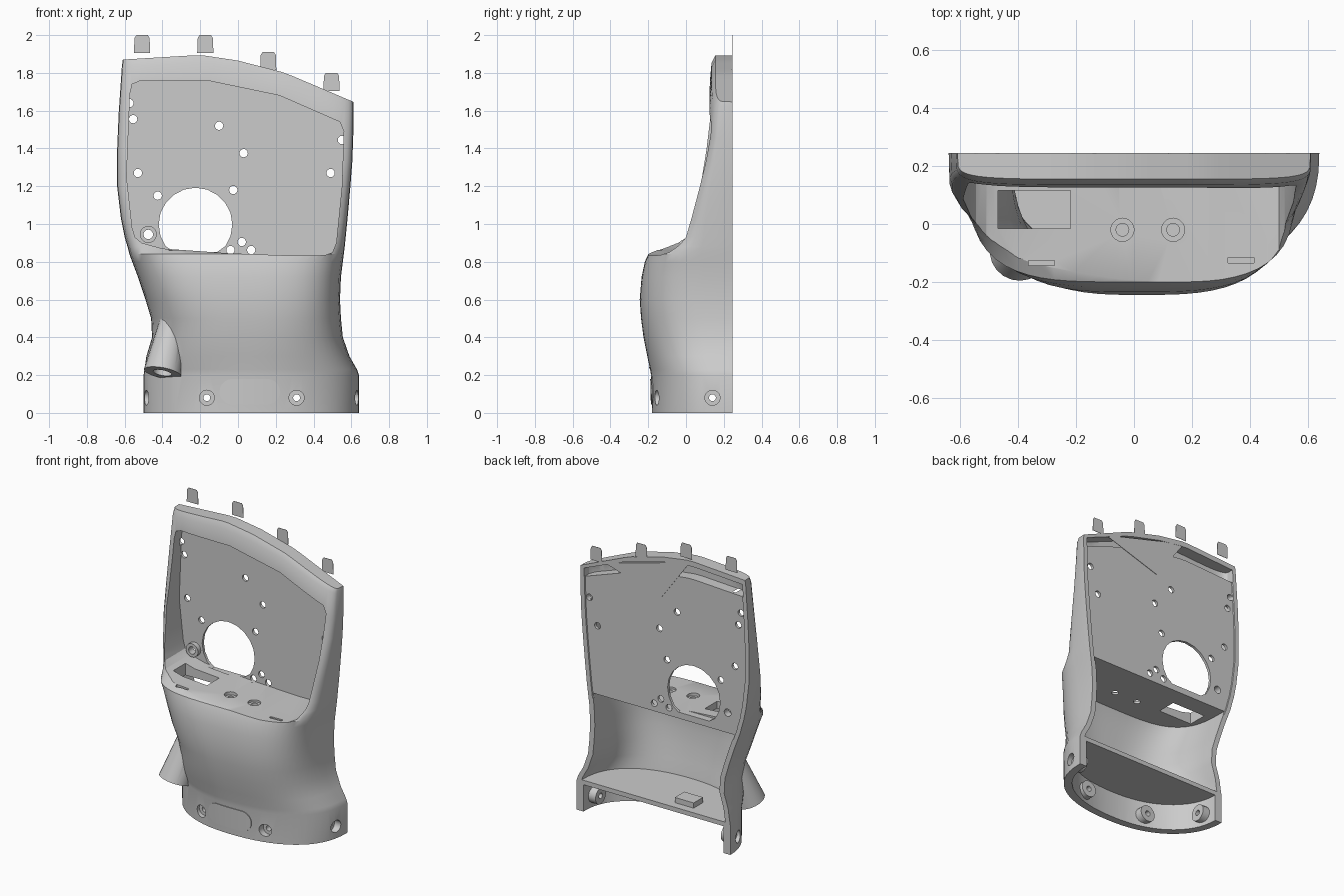
import bpy
import bmesh
from math import pi, cos, sin, radians
from mathutils import Vector

if "Cube" in bpy.data.objects:
    bpy.data.objects.remove(bpy.data.objects["Cube"], do_unlink=True)

grey = bpy.data.materials.new("plain grey")
grey.use_nodes = True
grey.diffuse_color = (0.6, 0.6, 0.6, 1)
for node in grey.node_tree.nodes:
    if node.type == "BSDF_PRINCIPLED":
        node.inputs["Base Color"].default_value = grey.diffuse_color

BACK = 0.245
# Shell profile: height, right edge, left edge, front depth, squareness
PROFILE = [
    (0, -.5, .64, -.18, 2.25), (.2, -.5, .64, -.185, 2.25), (.23, -.495, .63, -.19, 2.3),
    (.3, -.485, .59, -.205, 2.5), (.4, -.455, .555, -.225, 2.7), (.5, -.46, .545, -.238, 2.9),
    (.6, -.49, .54, -.245, 3.1), (.72, -.53, .545, -.235, 3.3), (.8, -.56, .555, -.218, 3.5),
    (.84, -.575, .56, -.2, 3.8), (.88, -.585, .565, -.12, 4.4), (.93, -.6, .57, -.05, 5.2),
    (1.03, -.62, .58, -.005, 6), (1.2, -.64, .595, .045, 6), (1.4, -.64, .605, .085, 6),
    (1.6, -.632, .61, .112, 6), (1.86, -.615, .612, .135, 6), (1.9, -.61, .61, .155, 6)]
CREST = [(-.65, 1.868), (-.2, 1.895), (0, 1.865), (.25, 1.8), (.65, 1.63)]


def interp(rows, key):
    """Linear lookup in a table sorted by its first column."""
    if key <= rows[0][0]:
        return rows[0][1:]
    for a, b in zip(rows, rows[1:]):
        if key <= b[0]:
            f = (key - a[0]) / (b[0] - a[0])
            return [p + (q - p) * f for p, q in zip(a[1:], b[1:])]
    return rows[-1][1:]


def finish(name, bm):
    bmesh.ops.remove_doubles(bm, verts=bm.verts, dist=0.0001)
    bmesh.ops.recalc_face_normals(bm, faces=bm.faces)
    mesh = bpy.data.meshes.new(name)
    bm.to_mesh(mesh)
    bm.free()
    mesh.materials.append(grey)
    obj = bpy.data.objects.new(name, mesh)
    bpy.context.collection.objects.link(obj)
    return obj


def loft(name, low, high, inset=0.0, back=BACK, front_limit=-1.0, count=32):
    """Closed volume following the shell, optionally inset."""
    levels = [low] + [r[0] for r in PROFILE if low < r[0] < high] + [high]
    bm = bmesh.new()
    rings = []
    for z in levels:
        right, left, front, square = interp(PROFILE, z)
        mid, half = (left + right) / 2, (left - right) / 2 - inset
        depth = BACK - front - inset
        fronts, backs = [], []
        for j in range(count + 1):
            u = -cos(pi * j / count)
            n = square * (1 + .05 * u)
            x = mid + half * u
            y = BACK - depth * max(0, 1 - abs(u) ** n) ** (1 / n)
            height = z
            if z > 1.2:
                height = 1.2 + (z - 1.2) * (interp(CREST, x)[0] - 1.2) / .7
            fronts.append(bm.verts.new((x, max(y, front_limit), height)))
            backs.append(bm.verts.new((x, back, height)))
        rings.append((fronts, backs))
    for fronts, backs in (rings[0], rings[-1]):
        for j in range(count):
            bm.faces.new((fronts[j], fronts[j + 1], backs[j + 1], backs[j]))
    for a, b in zip(rings, rings[1:]):
        lower, upper = a[0] + a[1][::-1], b[0] + b[1][::-1]
        for j in range(len(lower)):
            k = (j + 1) % len(lower)
            bm.faces.new((lower[j], lower[k], upper[k], upper[j]))
    return finish(name, bm)


def prism(name, points, y0, y1):
    """Outline in x and z, extruded along y."""
    bm = bmesh.new()
    face = bm.faces.new([bm.verts.new((x, y0, z)) for x, z in points])
    moved = bmesh.ops.extrude_face_region(bm, geom=[face])["geom"]
    verts = [v for v in moved if isinstance(v, bmesh.types.BMVert)]
    bmesh.ops.translate(bm, verts=verts, vec=(0, y1 - y0, 0))
    return finish(name, bm)


def box(name, centre, size):
    (x, y, z), (w, d, h) = centre, size
    pts = [(x - w / 2, z - h / 2), (x + w / 2, z - h / 2),
           (x + w / 2, z + h / 2), (x - w / 2, z + h / 2)]
    return prism(name, pts, y - d / 2, y + d / 2)


def rod(name, start, end, r0, r1=None, sides=20):
    """Cylinder or cone between two points."""
    start, end = Vector(start), Vector(end)
    axis = end - start
    bm = bmesh.new()
    bmesh.ops.create_cone(bm, cap_ends=True, segments=sides, radius1=r0,
                          radius2=r0 if r1 is None else r1, depth=axis.length)
    turn = axis.to_track_quat("Z", "Y").to_matrix()
    bmesh.ops.rotate(bm, verts=bm.verts, matrix=turn)
    bmesh.ops.translate(bm, verts=bm.verts, vec=(start + end) / 2)
    return finish(name, bm)


def combine(target, tool, operation="DIFFERENCE"):
    tool.hide_render = True
    mod = target.modifiers.new("combine", "BOOLEAN")
    mod.operation, mod.object, mod.solver = operation, tool, "EXACT"
    bpy.context.view_layer.objects.active = target
    bpy.ops.object.modifier_apply(modifier=mod.name)
    bpy.data.objects.remove(tool, do_unlink=True)


# Outer shell with the flared side spout
shell = loft("shell", 0, 1.9)
mouth = Vector((-.4, -.1, .212))
root = Vector((-.345, -.015, .5))
combine(shell, rod("spout", root, mouth, .065, .1), "UNION")

# Hollow the belly, the base and the strip behind the crest
combine(shell, loft("belly_cavity", .21, .81, .035, back=.4))
combine(shell, loft("base_cavity", -.1, .18, .05, back=.4))
combine(shell, loft("panel_back", .78, 1.86, .03, back=.4, front_limit=.238))
combine(shell, loft("crest_cavity", 1.776, 1.865, .025, back=.4, front_limit=.165))

# Deep front recess, leaving a thin rear panel and the shelf
combine(shell, prism("front_recess", [
    (-.56, .98), (-.545, .93), (-.51, .9), (-.4, .87), (-.05, .845), (.3, .832),
    (.46, .835), (.5, .85), (.52, .9), (.55, 1.2), (.56, 1.49), (.54, 1.54),
    (.22, 1.68), (-.15, 1.757), (-.52, 1.757), (-.56, 1.74), (-.572, 1.69),
    (-.59, 1.25)], -.6, .22))

# Large round opening, flattened at the shelf
arc = [2 * pi * i / 20 for i in range(20)]
combine(shell, prism("round_opening", [
    (-.225 + .195 * cos(a), max(.997 + .195 * sin(a), .855 + .01 * sin(3 * a)))
    for a in arc if sin(a) > -.85], .19, .3))

# Small panel holes
for x, z in [(-.575, 1.64), (-.555, 1.555), (-.53, 1.27), (-.425, 1.15),
             (-.1, 1.52), (.03, 1.375), (.49, 1.27), (-.025, 1.18),
             (.02, .905), (-.04, .862), (.07, .862), (.55, 1.445)]:
    combine(shell, rod("panel_hole", (x, .2, z), (x, .3, z), .022, sides=16))

# Raised screw seat beside the opening
seat = Vector((-.475, .23, .945))
outward = Vector((0, -1, 0))
combine(shell, rod("seat", seat, seat + outward * .04, .045), "UNION")
combine(shell, rod("seat_hole", seat - outward * .1, seat + outward * .1, .025))

# Shelf window, round sockets and slots
combine(shell, box("shelf_window", (-.345, .05, .86), (.25, .13, .16)))
for x in (-.04, .135):
    combine(shell, rod("socket", (x, -.02, .825), (x, -.02, .95), .04))
    combine(shell, rod("socket_hole", (x, -.02, .79), (x, -.02, .95), .022))
for x, y in ((-.32, -.135), (.37, -.125)):
    combine(shell, box("shelf_slot", (x, y, .86), (.09, .018, .07)))

# Screw bosses around the base
bosses = [(Vector((x, -.128, .08)), Vector((0, 1, 0))) for x in (-.165, .31)]
bosses += [(Vector((-.46, .14, .08)), Vector((1, 0, 0))),
           (Vector((.6, .14, .08)), Vector((-1, 0, 0)))]
for p, inward in bosses:
    combine(shell, rod("boss", p, p + inward * .065, .055), "UNION")
    combine(shell, rod("boss_counterbore", p - inward * .08, p + inward * .01, .04))
    combine(shell, rod("boss_hole", p - inward * .08, p + inward * .12, .018))

# Spout mouth
aim = (mouth - root).normalized()
combine(shell, rod("spout_mouth", mouth - aim * .05, mouth + aim * .01, .05))

# Thin capsule plate following the base front
half_turn = [pi * i / 10 for i in range(11)]
capsule = [(.155 + .068 * sin(a), .112 - .068 * cos(a)) for a in half_turn]
capsule += [(-.03 - .068 * sin(a), .112 + .068 * cos(a)) for a in half_turn]
plate = loft("capsule_plate", 0, .2, -.005)
combine(plate, prism("capsule", capsule, -.3, -.15), "INTERSECT")

for part in (shell, plate):
    bpy.ops.object.select_all(action="DESELECT")
    part.select_set(True)
    bpy.context.view_layer.objects.active = part
    bpy.ops.object.shade_smooth_by_angle(angle=radians(30))

# Top tabs and the thin rear web
for i, (x, z) in enumerate([(-.508, 1.905), (-.173, 1.905), (.16, 1.815), (.495, 1.705)]):
    prism(f"top_tab_{i + 1}", [(x - .043, z), (x + .043, z), (x + .04, z + .08),
                               (x + .03, z + .095), (x - .03, z + .095),
                               (x - .04, z + .08)], .243, .245)
prism("rear_web", [(.43, 1.71), (-.2, 1.88), (.02, 1.58)], .241, .244)

# Block on the belly floor
box("floor_block", (-.12, .14, .225), (.14, .1, .04))
